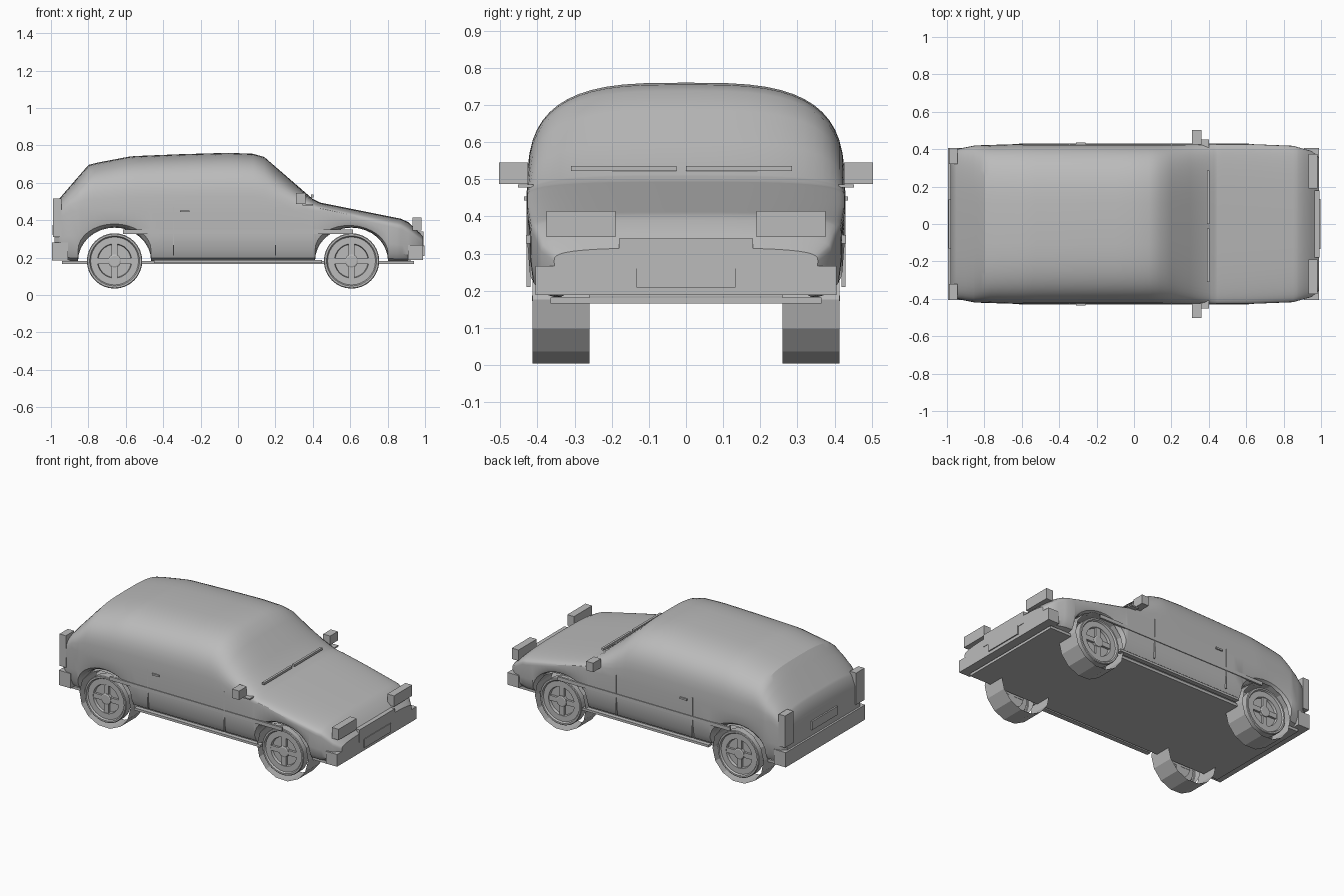
import bpy, bmesh, math

if "Cube" in bpy.data.objects:
    bpy.data.objects.remove(bpy.data.objects["Cube"])

grey = bpy.data.materials.new("plain grey")
grey.diffuse_color = (0.5, 0.5, 0.5, 1)
grey.use_nodes = True
grey.node_tree.nodes["Principled BSDF"].inputs["Base Color"].default_value = grey.diffuse_color


def finish(name, bm, smooth=None, fix=True):
    if fix:
        bmesh.ops.recalc_face_normals(bm, faces=bm.faces[:])
    me = bpy.data.meshes.new(name)
    bm.to_mesh(me)
    bm.free()
    ob = bpy.data.objects.new(name, me)
    bpy.context.collection.objects.link(ob)
    me.materials.append(grey)
    if smooth:
        bpy.ops.object.select_all(action='DESELECT')
        ob.select_set(True)
        bpy.context.view_layer.objects.active = ob
        bpy.ops.object.shade_smooth_by_angle(angle=math.radians(smooth))
    return ob


def box(name, x, y, z, both=False):
    """Box from (min, max) ranges; both=True adds the copy on the other side."""
    bm = bmesh.new()
    sides = [y, (-y[1], -y[0])] if both else [y]
    for s in sides:
        vs = bmesh.ops.create_cube(bm, size=1)["verts"]
        for v in vs:
            v.co = [(r[0] + r[1]) / 2 + c * (r[1] - r[0]) for r, c in zip((x, s, z), v.co)]
    return finish(name, bm)


def lerp(table, x):
    if x <= table[0][0]:
        return table[0][1]
    for (a, va), (b, vb) in zip(table, table[1:]):
        if x <= b:
            return va + (vb - va) * (x - a) / (b - a)
    return table[-1][1]


# Body shell: lofted cross-sections, lower edge follows the wheel arches
AXLES = (-0.66, 0.607)
ARCH_W, ARCH_H, WHEEL_Z = 0.195, 0.178, 0.182
TOP = [(-.982, .44), (-.96, .51), (-.80, .695), (-.76, .706), (-.57, .742), (-.3, .753), (-.05, .76),
       (.08, .755), (.14, .738), (.40, .513), (.44, .494), (.87, .408), (.91, .39), (.99, .315)]
WIDTH = [(-.982, .375), (-.95, .40), (-.85, .42), (-.6, .428), (.6, .428), (.85, .418), (.95, .39), (.99, .355)]
BELT = [(-.982, .39), (-.9, .45), (.45, .45), (.88, .35), (.99, .28)]


def low(x):
    z = lerp([(-.982, .22), (-.94, .183), (.94, .183), (.99, .22)], x)
    for c in AXLES:
        u = (x - c) / ARCH_W
        if abs(u) < 1:
            z = max(z, WHEEL_Z + ARCH_H * math.sqrt(1 - u * u))
    return z


def section(x):
    w, zb, h, zl = lerp(WIDTH, x), lerp(BELT, x), lerp(TOP, x), low(x)
    half = [(w - d, zl + (zb - zl) * f) for d, f in ((.065, 0), (.028, .06), (.008, .22), (.002, .5))]
    for i in range(15):
        t = math.pi / 2 * i / 14
        e = 2 / 3.2
        half.append((w * max(math.cos(t), 0) ** e if i < 14 else 0, zb + (h - zb) * math.sin(t) ** e))
    return half + [(-y, z) for y, z in reversed(half[:-1])]


xs = {round(p[0], 4) for p in TOP + WIDTH + BELT} | {round(-.4 + .1 * i, 4) for i in range(9)}
for c in AXLES:
    xs = {x for x in xs if abs(x - c) > ARCH_W + .004 or x in (.14, .44)}
    xs |= {round(c + ARCH_W * math.cos(math.pi * i / 16), 4) for i in range(17)}
bm = bmesh.new()
rows = [[bm.verts.new((x, y, z)) for y, z in section(x)] for x in sorted(xs)]
for a, b in zip(rows, rows[1:]):
    for i in range(len(a) - 1):
        bm.faces.new((a[i], a[i + 1], b[i + 1], b[i]))
bm.faces.new(rows[0])
bm.faces.new(rows[-1])
finish("body_shell", bm, 30)

# Floor and sills
box("floor", (-.94, .94), (-.365, .365), (.165, .182))
box("sill", (-.45, .45), (.385, .415), (.172, .187), True)


# Wheels: open tyre strip, round rim, recessed disc, cross spokes, hub
def lathe(bm, profile, n, cx, side, phase=0):
    rings = []
    for r, y in profile:
        rings.append([bm.verts.new((cx + r * math.sin(phase + 2 * math.pi * i / n), side * y,
                                    WHEEL_Z - r * math.cos(phase + 2 * math.pi * i / n))) for i in range(n)])
    for a, b in zip(rings, rings[1:]):
        for i in range(n):
            j = (i + 1) % n
            bm.faces.new((a[i], a[j], b[j], b[i]))
    return rings


for cx, where in zip(AXLES, ("rear", "front")):
    for side, hand in ((-1, "right"), (1, "left")):
        bm = bmesh.new()
        lathe(bm, [(.182, .26), (.182, .413)], 14, cx, side, math.radians(11))
        finish(f"{where}_{hand}_tyre", bm)
        bm = bmesh.new()
        lathe(bm, [(.148, .36), (.148, .408), (.144, .412), (.134, .412), (.128, .402),
                   (.092, .402), (.088, .385)], 32, cx, side)
        disc = lathe(bm, [(.09, .386), (.03, .386)], 32, cx, side)
        bm.faces.new(disc[1])
        finish(f"{where}_{hand}_rim", bm, 30)
        bm = bmesh.new()
        for dx, dz in ((.09, .016), (.016, .09)):
            for v in bmesh.ops.create_cube(bm, size=2)["verts"]:
                v.co = (cx + v.co.x * dx, side * (.392 + v.co.y * .008), WHEEL_Z + v.co.z * dz)
        hub = lathe(bm, [(.035, .386), (.035, .403), (.028, .406)], 20, cx, side)
        bm.faces.new(hub[-1])
        finish(f"{where}_{hand}_spokes", bm)

# Bumpers, grille and number plates
box("front_bumper", (.91, .99), (-.405, .405), (.188, .267))
box("rear_bumper", (-.995, -.91), (-.405, .405), (.185, .28))
box("grille", (.965, .993), (-.18, .18), (.26, .34))
box("front_plate", (.988, .997), (-.133, .133), (.208, .265))
box("rear_plate", (-.992, -.975), (-.13, .13), (.32, .375))

# Lights
box("headlights", (.932, .98), (.19, .375), (.345, .415), True)
box("rear_lights", (-.99, -.945), (.32, .405), (.31, .515), True)

# Mirrors
box("mirrors", (.31, .36), (.425, .503), (.487, .545), True)
box("mirror_stalks", (.345, .4), (.41, .452), (.478, .486), True)

# Side trim, door seams and handles
box("side_trim", (-.615, .615), (.418, .431), (.327, .35), True)
for sx in (-.345, .2):
    box("door_seam", (sx - .003, sx + .003), (.418, .43), (.21, .47), True)
box("door_handles", (-.31, -.26), (.42, .436), (.443, .454), True)

# Wipers
box("left_wiper", (.389, .404), (.0, .285), (.522, .536))
box("right_wiper", (.389, .404), (-.31, -.025), (.522, .536))
